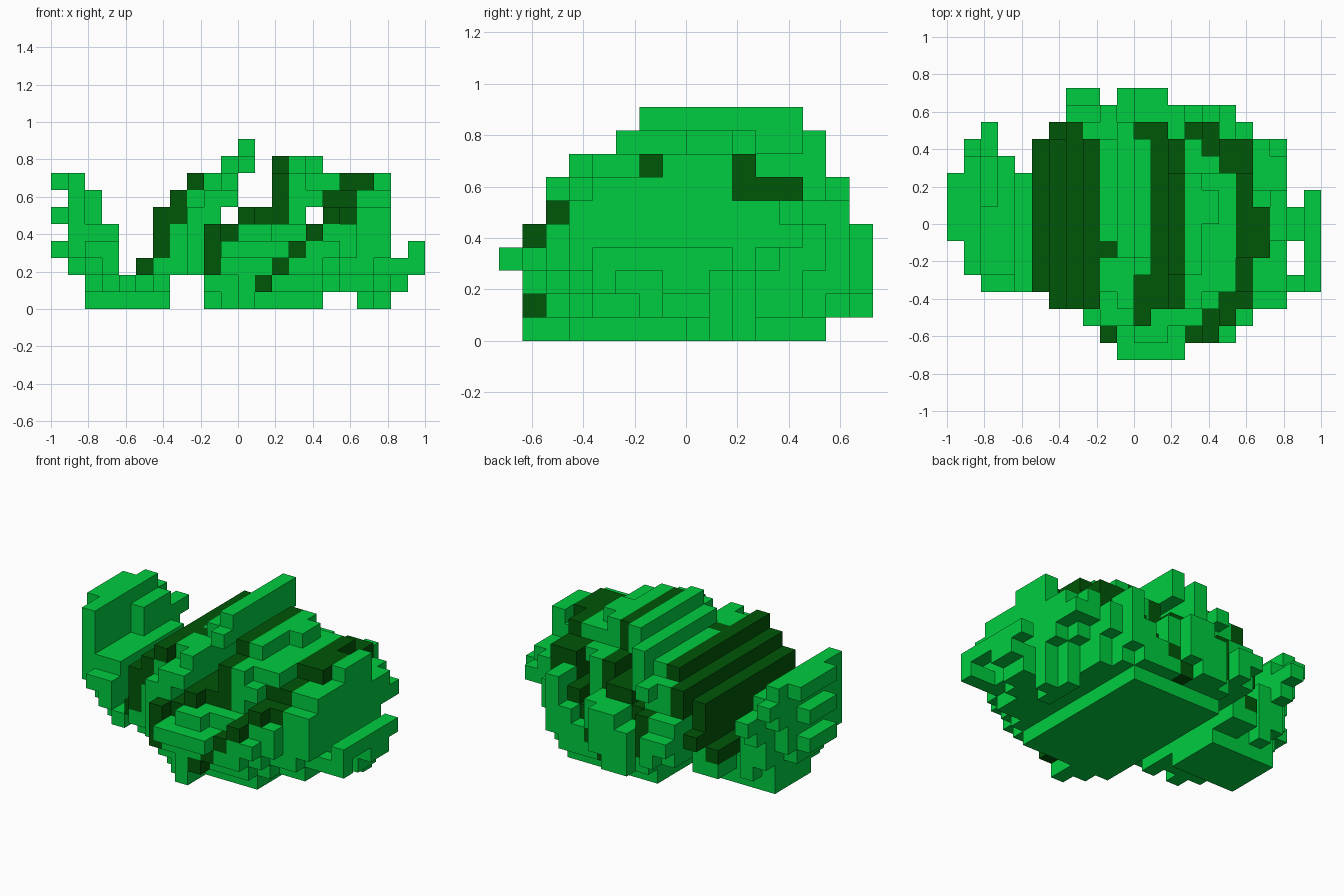
import bpy, bmesh
from mathutils import Vector

if "Cube" in bpy.data.objects:
    bpy.data.objects.remove(bpy.data.objects["Cube"], do_unlink=True)

UNIT = 1 / 11                      # edge of one block
ORIGIN = Vector((-11, -8, 0))      # grid corner, in blocks


def material(name, rgb):
    m = bpy.data.materials.new(name)
    m.use_nodes = True
    m.diffuse_color = (*rgb, 1)
    bsdf = next(n for n in m.node_tree.nodes if n.type == "BSDF_PRINCIPLED")
    bsdf.inputs["Base Color"].default_value = (*rgb, 1)
    return m


leaf_green = material("leaf green", (0.0, 0.61, 0.05))
dark_green = material("dark green", (0.0, 0.094, 0.002))

# Every part is a stack of bars: (layer, first column, columns, front, back)
PARTS = {}

# Outer leaf, curling up on its own
PARTS["curled_leaf"] = (leaf_green, [
    (0, 2, 5, 7, 11),
    (1, 2, 1, 6, 11), (1, 3, 1, 5, 12), (1, 4, 1, 4, 11), (1, 5, 1, 5, 13), (1, 6, 1, 4, 13),
    (2, 1, 1, 7, 10), (2, 2, 1, 5, 12), (2, 3, 1, 4, 12),
    (3, 0, 1, 7, 10), (3, 1, 1, 5, 11), (3, 2, 1, 4, 12), (3, 3, 1, 4, 12),
    (4, 1, 1, 5, 11), (4, 2, 1, 5, 13), (4, 3, 1, 5, 12),
    (5, 0, 1, 7, 10), (5, 1, 1, 5, 12), (5, 2, 1, 9, 14),
    (6, 1, 1, 5, 13), (6, 2, 1, 9, 12),
    (7, 0, 1, 7, 11), (7, 1, 1, 5, 12)])

# Dark back of the middle leaf
PARTS["middle_leaf_back"] = (dark_green, [
    (2, 5, 1, 4, 13), (3, 6, 1, 3, 14), (4, 6, 1, 3, 13), (5, 6, 1, 3, 13),
    (5, 7, 1, 3, 14), (6, 7, 1, 3, 14), (7, 8, 1, 3, 13), (7, 9, 1, 6, 7)])

# Middle leaf with the tall crest
PARTS["middle_leaf"] = (leaf_green, [
    (2, 6, 1, 3, 13), (2, 7, 1, 3, 15), (2, 8, 1, 2, 16),
    (3, 7, 1, 3, 16), (3, 8, 1, 2, 16),
    (4, 7, 1, 3, 15), (4, 8, 1, 2, 15), (5, 8, 2, 2, 14),
    (6, 8, 1, 3, 14), (6, 9, 1, 2, 15), (6, 10, 1, 2, 14),
    (7, 9, 1, 4, 6), (7, 9, 1, 7, 13), (7, 10, 1, 3, 14),
    (8, 10, 1, 6, 14), (8, 11, 1, 5, 13), (9, 11, 1, 6, 13)])

# Dark fold between the middle leaf and the heart
PARTS["inner_fold"] = (dark_green, [
    (2, 9, 1, 1, 15), (3, 9, 1, 1, 15), (4, 9, 1, 1, 15), (4, 10, 1, 2, 14),
    (5, 11, 1, 2, 14), (5, 12, 1, 3, 14), (5, 13, 1, 3, 13), (6, 13, 1, 3, 13),
    (7, 13, 1, 3, 11), (8, 13, 1, 5, 11)])

# Heart leaves
PARTS["heart"] = (leaf_green, [
    (0, 9, 1, 3, 14), (0, 10, 1, 2, 14), (0, 11, 1, 1, 14), (0, 12, 4, 3, 14),
    (1, 9, 1, 2, 15), (1, 10, 1, 2, 16), (1, 11, 1, 1, 16),
    (2, 10, 3, 1, 16), (3, 10, 3, 0, 16), (3, 13, 1, 0, 15),
    (4, 11, 2, 1, 16), (4, 13, 1, 2, 15), (4, 14, 1, 2, 13), (5, 14, 1, 3, 13),
    (6, 14, 1, 3, 13), (6, 15, 1, 3, 12),
    (7, 14, 1, 3, 11), (7, 15, 1, 4, 11), (7, 16, 1, 4, 11),
    (8, 14, 1, 5, 11), (8, 15, 1, 8, 10)])

# Dark fold rising diagonally beside the heart
PARTS["outer_fold"] = (dark_green, [
    (1, 12, 1, 1, 15), (2, 13, 1, 1, 15), (3, 14, 1, 1, 14), (4, 15, 1, 1, 14),
    (5, 16, 1, 2, 13), (5, 17, 1, 3, 13),
    (6, 16, 1, 4, 13), (6, 17, 1, 4, 13), (7, 17, 1, 6, 11), (7, 18, 1, 6, 9)])

# Broad leaf wrapping the other side
PARTS["side_leaf"] = (leaf_green, [
    (0, 18, 1, 8, 11), (0, 19, 1, 9, 10),
    (1, 13, 3, 2, 15), (1, 16, 1, 3, 14), (1, 17, 1, 4, 13),
    (1, 18, 1, 4, 11), (1, 19, 1, 6, 10), (1, 20, 1, 7, 9),
    (2, 14, 2, 1, 15), (2, 16, 1, 2, 15), (2, 17, 1, 3, 13),
    (2, 18, 1, 3, 11), (2, 19, 1, 4, 10),
    (3, 15, 2, 1, 15), (3, 17, 1, 2, 14), (3, 18, 1, 3, 12), (3, 19, 1, 3, 11),
    (4, 16, 1, 2, 15), (4, 17, 1, 2, 14), (4, 18, 2, 3, 13),
    (5, 16, 1, 13, 15), (5, 18, 1, 3, 13), (5, 19, 1, 3, 12),
    (6, 18, 2, 4, 10), (7, 19, 1, 7, 10)])

# Small outer tip
PARTS["leaf_tip"] = (leaf_green, [
    (2, 20, 2, 4, 5), (2, 20, 2, 7, 9), (3, 21, 1, 4, 10)])


def cells(bars):
    return {(x, y, z) for z, x0, n, y0, y1 in bars
            for x in range(x0, x0 + n) for y in range(y0, y1)}


filled = set().union(*(cells(bars) for _, bars in PARTS.values()))


def build(name, mat, bars):
    """Make the outward faces of the blocks and merge the flat ones."""
    bm = bmesh.new()
    corners = {}

    def vert(p):
        key = tuple(p)
        if key not in corners:
            corners[key] = bm.verts.new((Vector(p) + ORIGIN) * UNIT)
        return corners[key]

    for cell in sorted(cells(bars)):
        for axis in range(3):
            for side in (0, 1):
                beyond = list(cell)
                beyond[axis] += 2 * side - 1
                if tuple(beyond) in filled:
                    continue
                quad = []
                for a, b in ((0, 0), (1, 0), (1, 1), (0, 1)):
                    p = list(cell)
                    p[axis] += side
                    p[(axis + 1) % 3] += a
                    p[(axis + 2) % 3] += b
                    quad.append(vert(p))
                bm.faces.new(quad if side else quad[::-1])
    bmesh.ops.dissolve_limit(bm, angle_limit=0.01, verts=bm.verts, edges=bm.edges)
    mesh = bpy.data.meshes.new(name)
    bm.to_mesh(mesh)
    bm.free()
    mesh.materials.append(mat)
    obj = bpy.data.objects.new(name, mesh)
    bpy.context.collection.objects.link(obj)


for part, (mat, bars) in PARTS.items():
    build(part, mat, bars)
